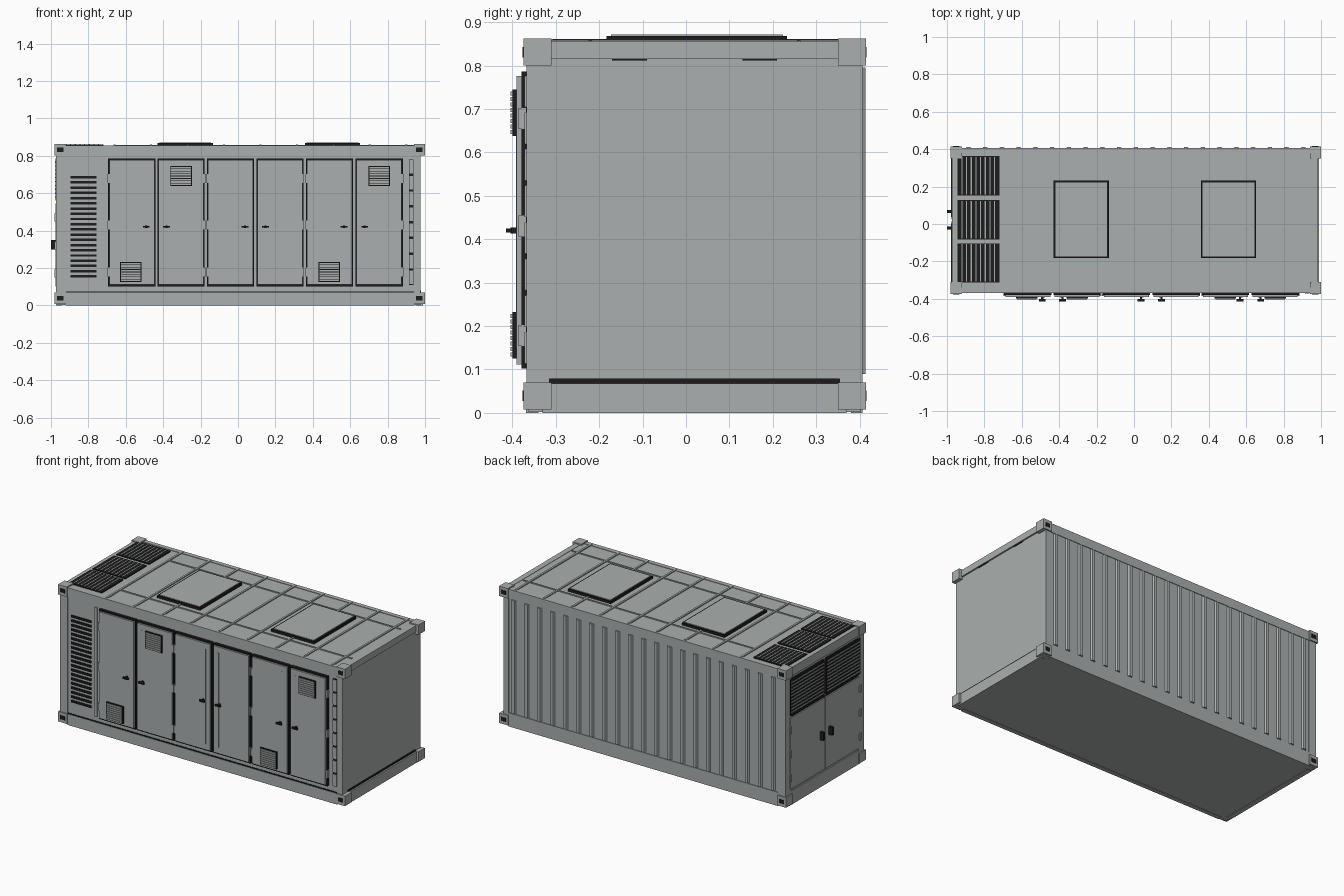
import bpy, bmesh


def material(name, rgb):
    m = bpy.data.materials.new(name)
    m.diffuse_color = (*rgb, 1)
    return m


GREY = material("container grey", (0.40, 0.43, 0.425))
BLACK = material("black", (0.012, 0.012, 0.012))


def boxes(name, mat, items):
    """One object made of boxes given as (x0, x1, y0, y1, z0, z1)."""
    bm = bmesh.new()
    for x0, x1, y0, y1, z0, z1 in items:
        vs = bmesh.ops.create_cube(bm, size=1)["verts"]
        for v in vs:
            v.co.x = x0 + (v.co.x + 0.5) * (x1 - x0)
            v.co.y = y0 + (v.co.y + 0.5) * (y1 - y0)
            v.co.z = z0 + (v.co.z + 0.5) * (z1 - z0)
    me = bpy.data.meshes.new(name)
    bm.to_mesh(me)
    bm.free()
    me.materials.append(mat)
    ob = bpy.data.objects.new(name, me)
    bpy.context.collection.objects.link(ob)
    return ob


def steps(a, b, n):
    return [a + (b - a) * i / (n - 1) for i in range(n)]


# Main shell and frame rails
boxes("shell", GREY, [(-0.965, 0.975, -0.363, 0.403, 0.002, 0.853)])
boxes("long_rails", GREY, [
    (-0.92, 0.94, -0.368, -0.34, 0, 0.068), (-0.92, 0.94, -0.368, -0.34, 0.80, 0.856),
    (-0.92, 0.94, 0.38, 0.407, 0, 0.085), (-0.92, 0.94, 0.38, 0.407, 0.80, 0.856)])
boxes("end_rails", GREY, [
    (0.95, 0.988, -0.33, 0.37, 0, 0.068), (0.95, 0.985, -0.33, 0.37, 0.815, 0.855),
    (-0.972, -0.94, -0.33, 0.37, 0, 0.085), (-0.972, -0.94, -0.33, 0.37, 0.80, 0.855)])
posts, castings, holes = [], [], []
for x0, x1 in ((-0.98, -0.92), (0.94, 1.0)):
    for y0, y1, yh in ((-0.374, -0.31, -0.375), (0.35, 0.414, 0.415)):
        px0, px1 = (x0 + 0.008, x1) if x0 < 0 else (x0, x1 - 0.023)
        posts.append((px0, px1, max(y0, -0.367), min(y1, 0.406), 0.06, 0.81))
        for z0, z1 in ((0.008, 0.07), (0.80, 0.862)):
            castings.append((x0, x1, y0, y1, z0, z1))
            xm, zm = (x0 + x1) / 2, (z0 + z1) / 2
            holes.append((xm - 0.017, xm + 0.017, yh - 0.001, yh + 0.001,
                          zm - 0.012, zm + 0.012))
boxes("corner_posts", GREY, posts)
boxes("corner_castings", GREY, castings)
boxes("casting_holes", BLACK, holes)
boxes("shadow_gaps", BLACK, [
    (-0.92, 0.94, -0.366, -0.36, 0.068, 0.075),
    (0.97, 0.979, -0.315, 0.355, 0.068, 0.079),
    (0.97, 0.98, -0.17, -0.09, 0.812, 0.816),
    (0.97, 0.98, 0.13, 0.21, 0.812, 0.816)])

# Back wall corrugation: tapered vertical ribs
ribs = bmesh.new()
for x in steps(-0.885, 0.905, 21):
    prof = [(x - 0.016, 0.402), (x - 0.009, 0.413), (x + 0.009, 0.413), (x + 0.016, 0.402)]
    f = ribs.faces.new([ribs.verts.new((a, b, 0.09)) for a, b in prof])
    ext = bmesh.ops.extrude_face_region(ribs, geom=[f])
    for v in ext["geom"]:
        if isinstance(v, bmesh.types.BMVert):
            v.co.z = 0.795
bmesh.ops.recalc_face_normals(ribs, faces=ribs.faces)
me = bpy.data.meshes.new("back_ribs")
ribs.to_mesh(me)
ribs.free()
me.materials.append(GREY)
bpy.context.collection.objects.link(bpy.data.objects.new("back_ribs", me))

# Roof ribs, hatches and vent grilles
boxes("roof_ribs", GREY,
      [(x - 0.006, x + 0.006, -0.355, 0.395, 0.85, 0.859) for x in steps(-0.66, 0.9, 9)]
      + [(-0.66, 0.94, y - 0.004, y + 0.004, 0.85, 0.858) for y in (-0.22, 0.26)])
for i, x in enumerate((-0.43, 0.357)):
    boxes(f"hatch_seal_{i}", BLACK, [(x, x + 0.296, -0.183, 0.233, 0.85, 0.868)])
    boxes(f"hatch_lid_{i}", GREY, [(x + 0.01, x + 0.286, -0.173, 0.223, 0.86, 0.871)])
vents, slats = [], []
for y in (-0.313, -0.083, 0.153):
    vents.append((-0.945, -0.72, y, y + 0.21, 0.85, 0.860))
    slats += [(x - 0.003, x + 0.003, y + 0.005, y + 0.205, 0.85, 0.8615)
              for x in steps(-0.92, -0.745, 8)]
boxes("roof_vents", BLACK, vents)
boxes("roof_vent_bars", GREY, slats)

# Front louvres beside the doors
boxes("side_louvres", BLACK,
      [(-0.895, -0.757, -0.370, -0.36, z - 0.0065, z + 0.0065) for z in steps(0.155, 0.685, 20)])
boxes("louvre_trim", GREY, [(-0.73, -0.715, -0.37, -0.36, 0.105, 0.785)])

# Six front doors in three pairs
seals, panels, trims, hinges, handles = [], [], [], [], []
for i, x0 in enumerate((-0.69, -0.427, -0.163, 0.102, 0.367, 0.632)):
    x1 = x0 + 0.245
    side = 1 if i % 2 == 0 else -1
    edge, hinge = (x1, x0) if side > 0 else (x0, x1)
    seals.append((x0 - 0.004, x1 + 0.004, -0.379, -0.36, 0.102, 0.786))
    panels.append((x0 + 0.002, x1 - 0.002, -0.390, -0.378, 0.112, 0.776))
    t = edge - side * 0.035
    trims.append((t - 0.004, t + 0.004, -0.392, -0.388, 0.15, 0.74))
    h = edge - side * 0.045
    handles.append((h - 0.018, h + 0.018, -0.414, -0.402, 0.415, 0.425))
    handles.append((h - 0.006, h + 0.006, -0.404, -0.388, 0.413, 0.427))
    for z in (0.178, 0.43, 0.678):
        hinges.append((hinge - 0.007, hinge + 0.007, -0.386, -0.364, z - 0.024, z + 0.024))
boxes("door_seals", BLACK, seals)
boxes("door_panels", GREY, panels)
boxes("door_trims", GREY, trims)
boxes("door_hinges", GREY, hinges)
boxes("door_handles", BLACK, handles)

# Small vents on four of the doors
backs, slats = [], []
for x, z in ((-0.63, 0.125), (-0.362, 0.638), (0.43, 0.125), (0.697, 0.638)):
    backs.append((x, x + 0.115, -0.399, -0.388, z, z + 0.107))
    slats += [(x + 0.005, x + 0.11, -0.404, -0.398, s - 0.0045, s + 0.0045)
              for s in steps(z + 0.009, z + 0.098, 8)]
boxes("door_vents", BLACK, backs)
boxes("door_vent_slats", GREY, slats)

# Stepped hinge strip at the right of the doors
boxes("hinge_strip", BLACK, [(0.915, 0.937, -0.369, -0.36, 0.11, 0.78)])
boxes("hinge_strip_covers", GREY, [(0.913, 0.939, -0.372, -0.365, z - 0.036, z + 0.036)
                                   for z in steps(0.15, 0.74, 8)])

# Left end: two louvre panels above a pair of doors
boxes("end_louvres", BLACK, [(-0.976, -0.96, y, y + 0.335, 0.56, 0.785) for y in (-0.325, 0.03)])
boxes("end_louvre_slats", GREY,
      [(-0.979, -0.974, y + 0.008, y + 0.327, z - 0.003, z + 0.003)
       for y in (-0.325, 0.03) for z in steps(0.58, 0.765, 10)])
boxes("end_door_gap", BLACK, [(-0.968, -0.96, -0.325, 0.365, 0.095, 0.55)])
boxes("end_doors", GREY, [(-0.975, -0.964, -0.321, 0.016, 0.1, 0.545),
                          (-0.975, -0.964, 0.024, 0.361, 0.1, 0.545)])
boxes("end_door_hinges", GREY, [(-0.980, -0.965, y - 0.008, y + 0.008, z - 0.022, z + 0.022)
                                for y in (-0.322, 0.362) for z in (0.17, 0.32, 0.47)])
boxes("end_door_handles", BLACK, [(-1.0, -0.97, y - 0.008, y + 0.008, 0.30, 0.35)
                                  for y in (-0.022, 0.066)])
